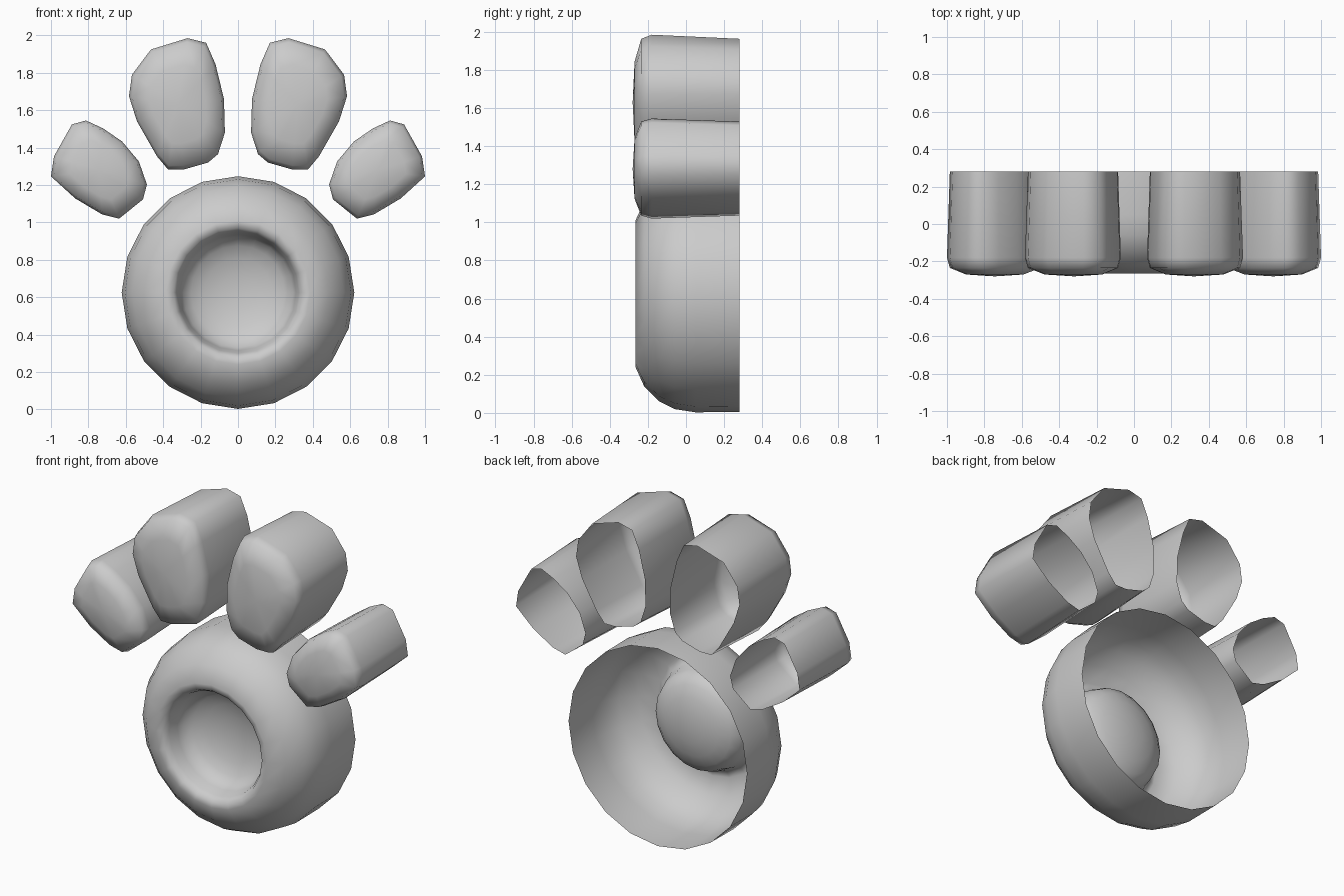
import bpy
import bmesh
import math

default_cube = bpy.data.objects.get("Cube")
if default_cube:
    bpy.data.objects.remove(default_cube, do_unlink=True)

# One plain grey for every part
grey = bpy.data.materials.new("plain grey")
grey.use_nodes = True
grey_value = (0.6, 0.6, 0.6, 1.0)
grey.diffuse_color = grey_value
grey.node_tree.nodes["Principled BSDF"].inputs["Base Color"].default_value = grey_value


def finish(bm, name, sharp_angle):
    """Turn a bmesh into a smooth-shaded, grey object."""
    bmesh.ops.recalc_face_normals(bm, faces=bm.faces[:])
    # Open shells: make sure the outside points forward
    front = min(bm.faces, key=lambda f: f.calc_center_median().y)
    if front.normal.y > 0:
        bmesh.ops.reverse_faces(bm, faces=bm.faces[:])
    mesh = bpy.data.meshes.new(name)
    bm.to_mesh(mesh)
    bm.free()
    mesh.materials.append(grey)
    obj = bpy.data.objects.new(name, mesh)
    bpy.context.collection.objects.link(obj)
    bpy.ops.object.select_all(action='DESELECT')
    obj.select_set(True)
    bpy.context.view_layer.objects.active = obj
    bpy.ops.object.shade_smooth_by_angle(angle=math.radians(sharp_angle))
    return obj


def loft(outline, center, rings, tip_y, name, sharp_angle=60):
    """Scale an (x, z) outline about its center at each (scale, y) ring, open at the back."""
    bm = bmesh.new()
    cx, cz = center
    loops = [[bm.verts.new((cx + (x - cx) * s, y, cz + (z - cz) * s))
              for x, z in outline] for s, y in rings]
    count = len(outline)
    for a, b in zip(loops, loops[1:]):
        for i in range(count):
            j = (i + 1) % count
            bm.faces.new((a[i], a[j], b[j], b[i]))
    # Close the last ring with a fan
    tip = bm.verts.new((cx, tip_y, cz))
    for i in range(count):
        bm.faces.new((loops[-1][i], loops[-1][(i + 1) % count], tip))
    return finish(bm, name, sharp_angle)


# Main pad: a round shell with a rolled lip and a concave bowl in the middle
PAD_Z = 0.625
SIDES = 20
circle = [(math.sin(math.tau * i / SIDES), PAD_Z + math.cos(math.tau * i / SIDES))
          for i in range(SIDES)]
pad_profile = [(0.62, 0.28), (0.622, 0.05), (0.605, -0.06), (0.565, -0.14),
               (0.485, -0.22), (0.385, -0.265), (0.345, -0.255),
               (0.325, -0.22), (0.31, -0.16)]
BOWL_DEPTH = 0.13
for step in range(1, 5):
    t = math.radians(18 * step)
    pad_profile.append((0.31 * math.cos(t), -0.16 + BOWL_DEPTH * math.sin(t)))
loft(circle, (0, PAD_Z), pad_profile, -0.16 + BOWL_DEPTH, "main_pad", 50)

# Toe pads: rounded, slightly tapered shells, one of each size per side
inner_outline = [(.27, 1.985), (.17, 1.96), (.12, 1.845), (.075, 1.66), (.07, 1.48),
                 (.107, 1.365), (.16, 1.32), (.29, 1.283), (.374, 1.283),
                 (.433, 1.353), (.54, 1.54), (.583, 1.675), (.567, 1.79), (.465, 1.925)]
outer_outline = [(.813, 1.545), (.722, 1.503), (.62, 1.433), (.53, 1.326),
                 (.487, 1.203), (.508, 1.123), (.636, 1.02), (.727, 1.043),
                 (.87, 1.128), (1.0, 1.246), (.984, 1.353), (.888, 1.524)]
toe_rings = [(0.94, 0.28), (1.0, -0.18), (0.94, -0.235), (0.6, -0.27)]

for side, sign in (("left", 1), ("right", -1)):
    for part, outline, center in (("inner_toe", inner_outline, (.32, 1.63)),
                                  ("outer_toe", outer_outline, (.745, 1.28))):
        mirrored = [(sign * x, z) for x, z in outline]
        loft(mirrored, (sign * center[0], center[1]), toe_rings, -0.28,
             f"{side}_{part}")
